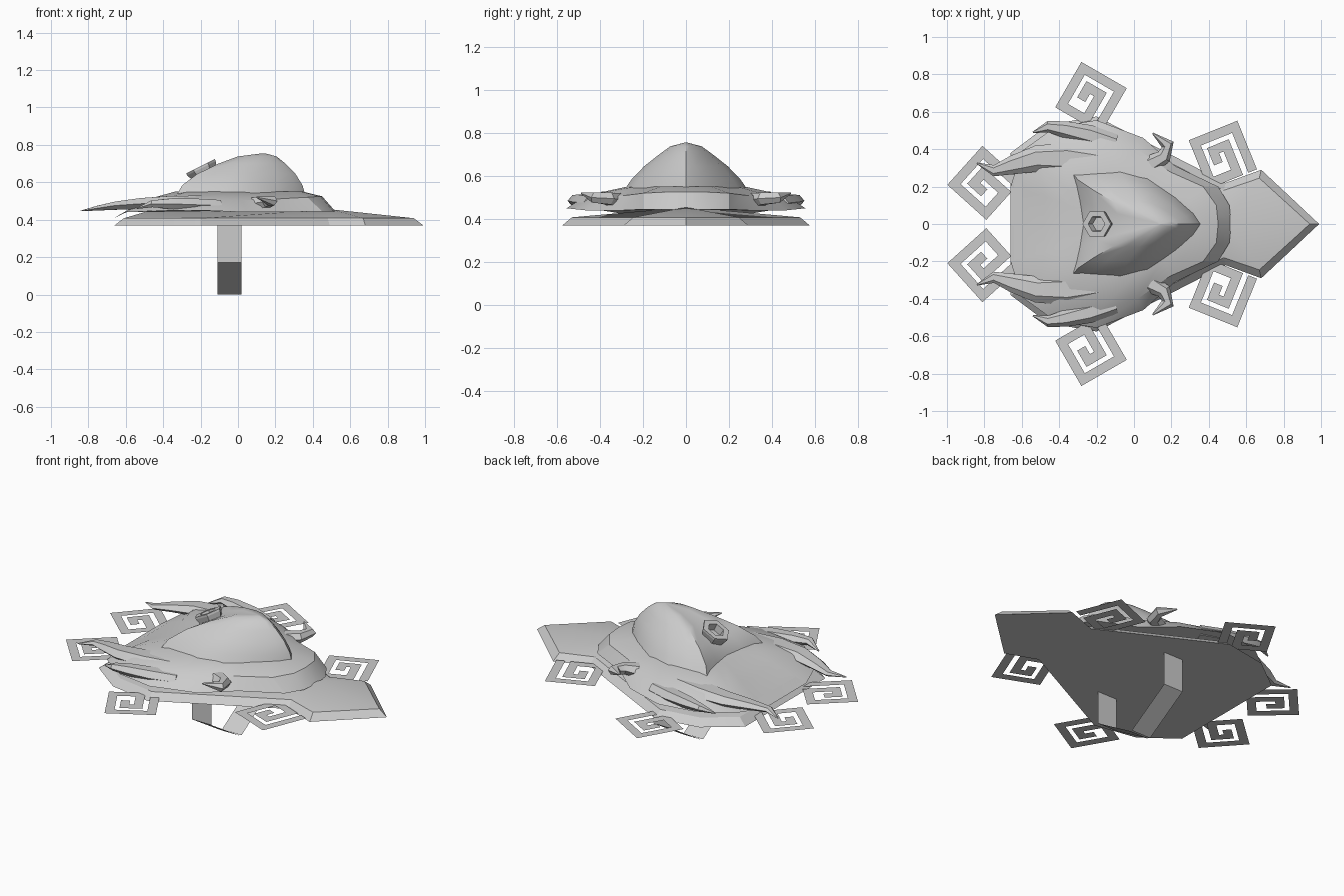
import bpy, bmesh, math
from mathutils import Vector

cube = bpy.data.objects.get("Cube")
if cube:
    bpy.data.objects.remove(cube, do_unlink=True)

grey = bpy.data.materials.new("light_grey")
grey.use_nodes = True
grey.diffuse_color = (0.6, 0.6, 0.6, 1)
grey.node_tree.nodes["Principled BSDF"].inputs["Base Color"].default_value = (0.6, 0.6, 0.6, 1)


def finish(name, bm, smooth=None, closed=True):
    bmesh.ops.remove_doubles(bm, verts=bm.verts, dist=0.0005)
    if closed:
        bmesh.ops.recalc_face_normals(bm, faces=bm.faces)
    mesh = bpy.data.meshes.new(name)
    bm.to_mesh(mesh)
    bm.free()
    mesh.materials.append(grey)
    obj = bpy.data.objects.new(name, mesh)
    bpy.context.collection.objects.link(obj)
    if smooth:
        bpy.ops.object.select_all(action="DESELECT")
        obj.select_set(True)
        bpy.context.view_layer.objects.active = obj
        bpy.ops.object.shade_smooth_by_angle(angle=math.radians(smooth))


def mirror_ring(half):
    """Complete a half outline whose first and last points lie on y = 0."""
    return half + [(p[0], -p[1], *p[2:]) for p in half[-2:0:-1]]


def loft(name, rings, smooth=None, cap_end=True):
    bm = bmesh.new()
    loops = [[bm.verts.new(p) for p in ring] for ring in rings]
    n = len(loops[0])
    for a, b in zip(loops, loops[1:]):
        for i in range(n):
            j = (i + 1) % n
            bm.faces.new((a[i], a[j], b[j], b[i]))
    bm.faces.new(loops[0][::-1])
    if cap_end:
        bm.faces.new(loops[-1])
    finish(name, bm, smooth)


def horn(name, path, radii, sides=6, flat=0.8):
    """Tapered tube along a path."""
    pts = [Vector(p) for p in path]
    rings = []
    for i, p in enumerate(pts):
        d = (pts[min(i + 1, len(pts) - 1)] - pts[max(i - 1, 0)]).normalized()
        side = d.cross(Vector((0, 0, 1))).normalized()
        up = side.cross(d)
        turn = [math.tau * k / sides for k in range(sides)]
        rings.append([p + radii[i] * (side * math.cos(t) + up * flat * math.sin(t)) for t in turn])
    loft(name, rings, 30)


# Arrow-shaped base plate with bevelled rim and a raised centre ridge
low = [(0.99, 0), (0.68, 0.29), (0.49, 0.22), (-0.2, 0.575), (-0.46, 0.53), (-0.66, 0.38), (-0.66, 0)]
rim = [(0.94, 0), (0.67, 0.245), (0.48, 0.18), (-0.2, 0.53), (-0.44, 0.49), (-0.61, 0.36), (-0.61, 0)]
ridge = [(max(-0.45, min(0.5, x)), 0) for x, y in rim]
loft("base_plate", [[(x, y, z) for x, y in mirror_ring(half)]
                    for half, z in ((low, 0.37), (rim, 0.408), (ridge, 0.455))], 20, cap_end=False)

# Skirt under the dome
outer = [(0.52, 0, 0.445), (0.51, 0.1, 0.445), (0.45, 0.2, 0.445), (0.22, 0.31, 0.44), (0.05, 0.46, 0.44),
         (-0.2, 0.555, 0.45), (-0.42, 0.52, 0.45), (-0.6, 0.39, 0.44), (-0.66, 0.2, 0.41), (-0.66, 0, 0.41)]
ledge = [(0.45, 0, 0.525), (0.44, 0.1, 0.525), (0.37, 0.2, 0.52), (0.19, 0.28, 0.51), (0.02, 0.4, 0.505),
         (-0.18, 0.46, 0.51), (-0.4, 0.42, 0.51), (-0.5, 0.29, 0.505), (-0.48, 0.15, 0.5), (-0.48, 0, 0.495)]
inner = [(0.08 + (x - 0.08) * 0.72, y * 0.6, 0.55) for x, y, z in ledge]
loft("skirt", [mirror_ring(r) for r in (outer, ledge, inner)], 25)

# Teardrop dome: rings shrink towards the peak, faster in width than in length
foot = mirror_ring([(0.36, 0), (0.32, 0.06), (0.22, 0.15), (0.07, 0.25), (-0.08, 0.29),
                    (-0.22, 0.28), (-0.33, 0.27), (-0.3, 0.13), (-0.28, 0)])
levels = [(1, 1, 0.53), (0.93, 0.87, 0.585), (0.76, 0.67, 0.645),
          (0.52, 0.43, 0.70), (0.3, 0.25, 0.738), (0.02, 0.02, 0.755)]
loft("dome", [[(0.14 + (x - 0.14) * fx, y * fy, z) for x, y in foot] for fx, fy, z in levels], 45)

# Hollow six-sided spout leaning out of the back of the dome
axis = Vector((-0.45, 0, 0.89)).normalized()
across = Vector((0, 1, 0))
tilt = across.cross(axis)
rings = []
for radius, height in ((0.06, -0.07), (0.085, 0), (0.085, 0.012), (0.05, 0.012), (0.045, -0.03)):
    turn = [math.tau * k / 6 for k in range(6)]
    rings.append([Vector((-0.195, 0, 0.675)) + axis * height
                  + radius * (tilt * math.cos(t) + across * 0.9 * math.sin(t)) for t in turn])
loft("spout", rings)

# Curling horns, claws and side hooks, one of each per side
for side, s in (("left", 1), ("right", -1)):
    def flip(path):
        return [(x, y * s, z) for x, y, z in path]
    horn(side + "_horn", flip([(-0.15, 0.32, 0.495), (-0.36, 0.35, 0.49), (-0.52, 0.35, 0.485),
                               (-0.65, 0.315, 0.475), (-0.75, 0.285, 0.462), (-0.84, 0.325, 0.447)]),
         [0.08, 0.085, 0.07, 0.05, 0.03, 0.004], flat=0.5)
    horn(side + "_claw", flip([(-0.1, 0.43, 0.475), (-0.24, 0.475, 0.48), (-0.37, 0.505, 0.485),
                               (-0.46, 0.52, 0.485), (-0.54, 0.49, 0.46)]),
         [0.05, 0.055, 0.045, 0.03, 0.004], flat=0.7)
    horn(side + "_hook", flip([(0.09, 0.32, 0.485), (0.16, 0.36, 0.495), (0.18, 0.425, 0.5), (0.1, 0.485, 0.52)]),
         [0.05, 0.04, 0.035, 0.004])

# Flat square spirals around the rim
key = [(.115, -.14), (.115, .115), (-.115, .115), (-.115, -.115),
       (.035, -.115), (.035, .04), (-.04, .04), (-.04, -.035)]


def spiral(name, cx, cy, degrees, s):
    pts = [Vector(p) for p in key]
    a = math.radians(degrees)
    bm = bmesh.new()
    pairs = []
    for i, p in enumerate(pts):
        dirs = [(pts[k + 1] - pts[k]).normalized() for k in (i - 1, i) if 0 <= k < len(pts) - 1]
        offset = sum((Vector((-d.y, d.x)) for d in dirs), Vector((0, 0)))
        pair = []
        for w in (0.025, -0.025):
            q = p + offset * w
            pair.append(bm.verts.new((cx + q.x * math.cos(a) - q.y * math.sin(a),
                                      s * (cy + q.x * math.sin(a) + q.y * math.cos(a)), 0.385)))
        pairs.append(pair)
    for (a1, b1), (a2, b2) in zip(pairs, pairs[1:]):
        face = bm.faces.new((a1, b1, b2, a2))
        face.normal_update()
        if face.normal.z < 0:
            face.normal_flip()
    finish(name, bm, closed=False)


for side, s in (("left", 1), ("right", -1)):
    spiral(side + "_front_spiral", 0.475, 0.37, 22, s)
    spiral(side + "_middle_spiral", -0.23, 0.675, -30, s)
    spiral(side + "_rear_spiral", -0.8, 0.22, 48, s)

# Thin straps hanging below the plate, meeting in a point at the middle
for name, s in (("rear_strap", 1), ("front_strap", -1)):
    bm = bmesh.new()
    rows = [[bm.verts.new((x, y * s, z)) for x in (-0.11, 0.02)]
            for y, z in ((0.28, 0.37), (0.28, 0.17), (0.005, 0))]
    for (a, b), (c, d) in zip(rows, rows[1:]):
        bm.faces.new((a, c, d, b) if s > 0 else (b, d, c, a))
    finish(name, bm, closed=False)
